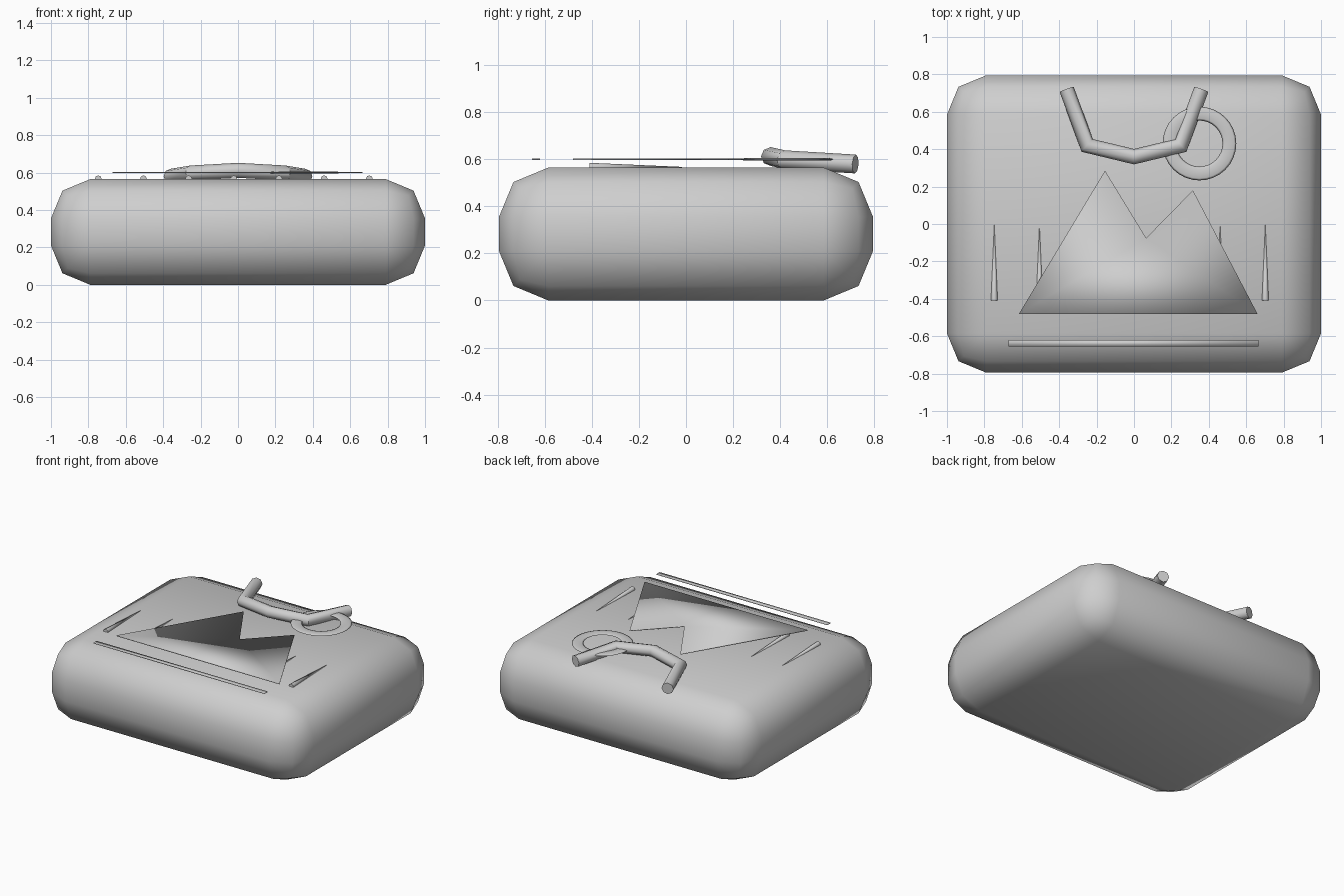
import bpy, bmesh, math
from mathutils import Vector

cube = bpy.data.objects.get("Cube")
if cube:
    bpy.data.objects.remove(cube, do_unlink=True)

grey = bpy.data.materials.new("light_grey")
grey.use_nodes = True
GREY = (0.62, 0.62, 0.62, 1)
grey.diffuse_color = GREY
grey.node_tree.nodes["Principled BSDF"].inputs["Base Color"].default_value = GREY


def finish(name, bm):
    """Turn a bmesh into a smooth-shaded grey object."""
    bmesh.ops.recalc_face_normals(bm, faces=bm.faces)
    mesh = bpy.data.meshes.new(name)
    bm.to_mesh(mesh)
    bm.free()
    mesh.materials.append(grey)
    mesh.shade_smooth()
    obj = bpy.data.objects.new(name, mesh)
    bpy.context.collection.objects.link(obj)
    return obj


def sharpen(obj, degrees):
    bpy.ops.object.select_all(action="DESELECT")
    obj.select_set(True)
    bpy.context.view_layer.objects.active = obj
    bpy.ops.object.shade_smooth_by_angle(angle=math.radians(degrees))


def plate(name, outline, z, thickness):
    """Thin extruded outline."""
    bm = bmesh.new()
    face = bm.faces.new([bm.verts.new((x, y, z - thickness / 2)) for x, y in outline])
    new = bmesh.ops.extrude_face_region(bm, geom=[face])["geom"]
    bmesh.ops.translate(bm, vec=(0, 0, thickness),
                        verts=[v for v in new if isinstance(v, bmesh.types.BMVert)])
    return finish(name, bm)


def tube(name, path, radius, sides):
    """Round tube with mitred joints and flat ends."""
    bm = bmesh.new()
    points = [Vector(p) for p in path]
    rings = []
    for i, p in enumerate(points):
        before = (p - points[i - 1]).normalized() if i else None
        after = (points[i + 1] - p).normalized() if i + 1 < len(points) else None
        tangent = ((before or after) + (after or before)).normalized()
        stretch = 1 / tangent.dot(after or before)
        side = tangent.cross(Vector((0, 0, 1))).normalized()
        up = side.cross(tangent)
        rings.append([bm.verts.new(p + side * math.cos(a) * radius * stretch
                                   + up * math.sin(a) * radius)
                      for a in (math.tau * k / sides for k in range(sides))])
    for a, b in zip(rings, rings[1:]):
        for k in range(sides):
            n = (k + 1) % sides
            bm.faces.new((a[k], a[n], b[n], b[k]))
    bm.faces.new(rings[0])
    bm.faces.new(rings[-1])
    return finish(name, bm)


# Rounded block body
bm = bmesh.new()
bmesh.ops.create_cube(bm, size=1)
bmesh.ops.scale(bm, vec=(2, 1.59, 0.565), verts=bm.verts)
bmesh.ops.translate(bm, vec=(0, 0, 0.2825), verts=bm.verts)
bmesh.ops.bevel(bm, geom=bm.edges[:], offset=0.21, segments=2, profile=0.5,
                affect="EDGES", clamp_overlap=True)
sharpen(finish("body", bm), 60)

# Thin two-peaked mountain and base line floating just above the top
plate("mountain", [(-0.615, -0.48), (0.66, -0.48), (0.315, 0.18),
                   (0.065, -0.075), (-0.155, 0.285)], 0.6, 0.005)
plate("base_line", [(-0.67, -0.655), (0.665, -0.655),
                    (0.665, -0.62), (-0.67, -0.62)], 0.6, 0.005)

# Row of slim trees lying on the top
for i in range(7):
    bm = bmesh.new()
    bmesh.ops.create_cone(bm, cap_ends=True, segments=8, radius1=0.018, radius2=0, depth=0.41)
    for v in bm.verts:
        x, y, z = v.co
        v.co = (x - 0.747 + 0.2415 * i, z - 0.205, y + 0.567)
    sharpen(finish(f"tree_{i + 1}", bm), 50)

# Bent carry handle
handle = tube("handle", [(-0.36, 0.72, 0.58), (-0.25, 0.42, 0.598), (0, 0.36, 0.612),
                         (0.25, 0.42, 0.598), (0.36, 0.72, 0.58)], 0.04, 8)
sharpen(handle, 50)

# Flattened ring beside the handle
bm = bmesh.new()
STEPS, SIDES = 32, 8
loops = []
for i in range(STEPS):
    turn = math.tau * i / STEPS
    loop = []
    for k in range(SIDES):
        a = math.tau * k / SIDES
        r = 0.16 + 0.037 * math.cos(a)
        loop.append(bm.verts.new((0.35 + r * math.cos(turn), 0.43 + r * math.sin(turn),
                                  0.6 + 0.006 * math.sin(a))))
    loops.append(loop)
for i, a in enumerate(loops):
    b = loops[(i + 1) % STEPS]
    for k in range(SIDES):
        n = (k + 1) % SIDES
        bm.faces.new((a[k], a[n], b[n], b[k]))
finish("ring", bm)
